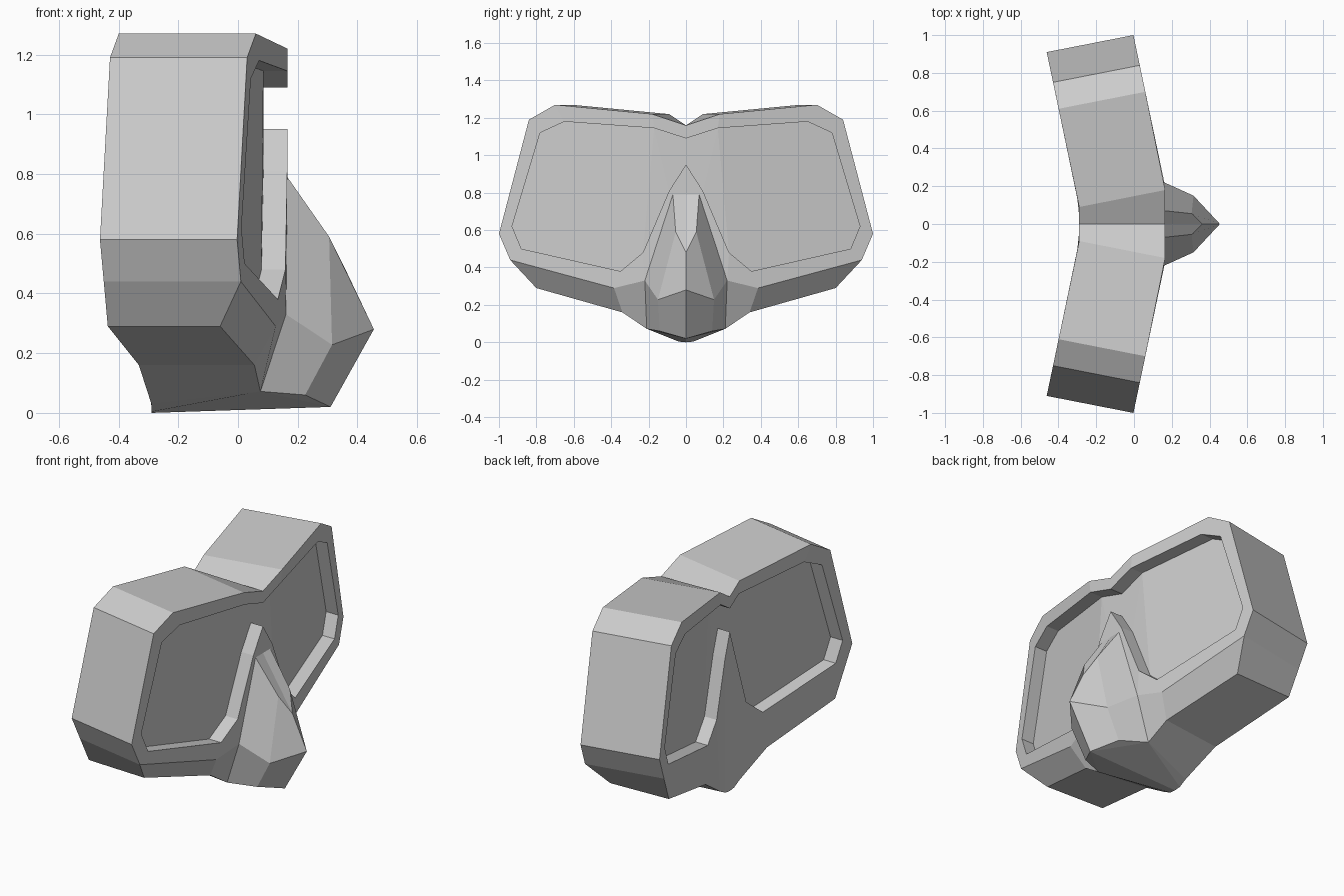
import bpy
import bmesh
from mathutils import Vector

if "Cube" in bpy.data.objects:
    bpy.data.objects.remove(bpy.data.objects["Cube"])


def front(y, z, inset=0.0):
    """Point on the swept-back front surface."""
    return Vector((0.165 - 0.21 * max(0, y - 0.2) - inset, y, z))


def back(y, z, inset=0.0):
    """Point on the back surface, from its own y."""
    return Vector((-0.29 - 0.21 * max(0, y - 0.09) + inset, y, z))


def pull_in(y):
    """Back y that matches a front y."""
    return y - 0.09 if y >= 0.18 else y * 0.5


# Half profiles (y, z): outer rim, nose edge and lens opening
rim = [(0, 1.16), (.18, 1.22), (.70, 1.27), (.84, 1.19), (1, .58), (.94, .44)]
nose_edge = [(.385, .29), (.22, .33), (.07, .79), (0, .79)]
lens = [(0, 1.09), (.17, 1.145), (.65, 1.18), (.78, 1.12), (.93, .62),
        (.88, .50), (.35, .38), (.23, .48), (.09, .81), (0, .95)]
back_low = [(.785, .29), (.29, .16), (.09, .03), (.04, .004), (0, 0)]
depth = 0.08

O = [front(*p) for p in rim + nose_edge]
L = [front(*p) for p in lens]
LF = [front(y, z, depth) for y, z in lens]
B = [back(pull_in(y), z) for y, z in rim]
P, Q, R, S, T = [back(*p) for p in back_low]
K = [back(pull_in(y), z) for y, z in lens]
KF = [v + Vector((depth, 0, 0)) for v in K]
M1, M2, I = Vector((-.06, .80, .29)), Vector((.055, .34, .16)), Vector((.075, .21, .072))

faces = []

# Front rim and both recess walls
for i in range(9):
    faces += [(O[i], O[i + 1], L[i + 1], L[i]),
              (L[i], L[i + 1], LF[i + 1], LF[i]),
              (K[i], K[i + 1], KF[i + 1], KF[i])]

# Lens panes, front and back
for f in (LF, KF):
    faces += [(f[0], f[1], f[8], f[9]), (f[1], f[7], f[8]), tuple(f[1:8])]

# Outer side wall and upper back rim
for i in range(5):
    faces += [(O[i], O[i + 1], B[i + 1], B[i]),
              (B[i], B[i + 1], K[i + 1], K[i])]

# Lower back rim
faces += [(B[5], P, K[5]), (K[5], P, Q, K[6]), (K[6], Q, R, K[7]),
          (K[7], R, S, K[8]), (K[8], S, T, K[9])]

# Underside chamfer and bottom wall
faces += [(O[5], O[6], M2, M1), (O[6], O[7], I, M2), (O[5], M1, P, B[5]),
          (M1, M2, Q, P), (M2, I, R, Q)]

# Faceted nose piece
Bn, C, D = Vector((.305, .055, .59)), Vector((.36, 0, .48)), Vector((.455, 0, .28))
E, F, G = Vector((.315, .15, .228)), Vector((.225, .14, .06)), Vector((.31, 0, .02))
H, A, A0 = O[7], O[8], O[9]
faces += [(A0, A, Bn, C), (A, H, E, Bn), (Bn, E, D, C), (D, E, F, G),
          (H, I, F, E), (I, F, G), (I, S, R), (I, G, T, S)]

# Assemble both mirrored halves into one closed shell
bm = bmesh.new()
cache = {}


def vert(v, side):
    key = (round(v.x, 4), round(v.y * side, 4) + 0.0, round(v.z, 4))
    if key not in cache:
        cache[key] = bm.verts.new(key)
    return cache[key]


for side in (1, -1):
    for f in faces:
        vs = list(dict.fromkeys(vert(v, side) for v in f))
        if len(vs) > 2:
            bm.faces.new(vs)
bmesh.ops.recalc_face_normals(bm, faces=bm.faces)

mesh = bpy.data.meshes.new("mask_shell")
bm.to_mesh(mesh)
bm.free()
obj = bpy.data.objects.new("mask_shell", mesh)
bpy.context.collection.objects.link(obj)
